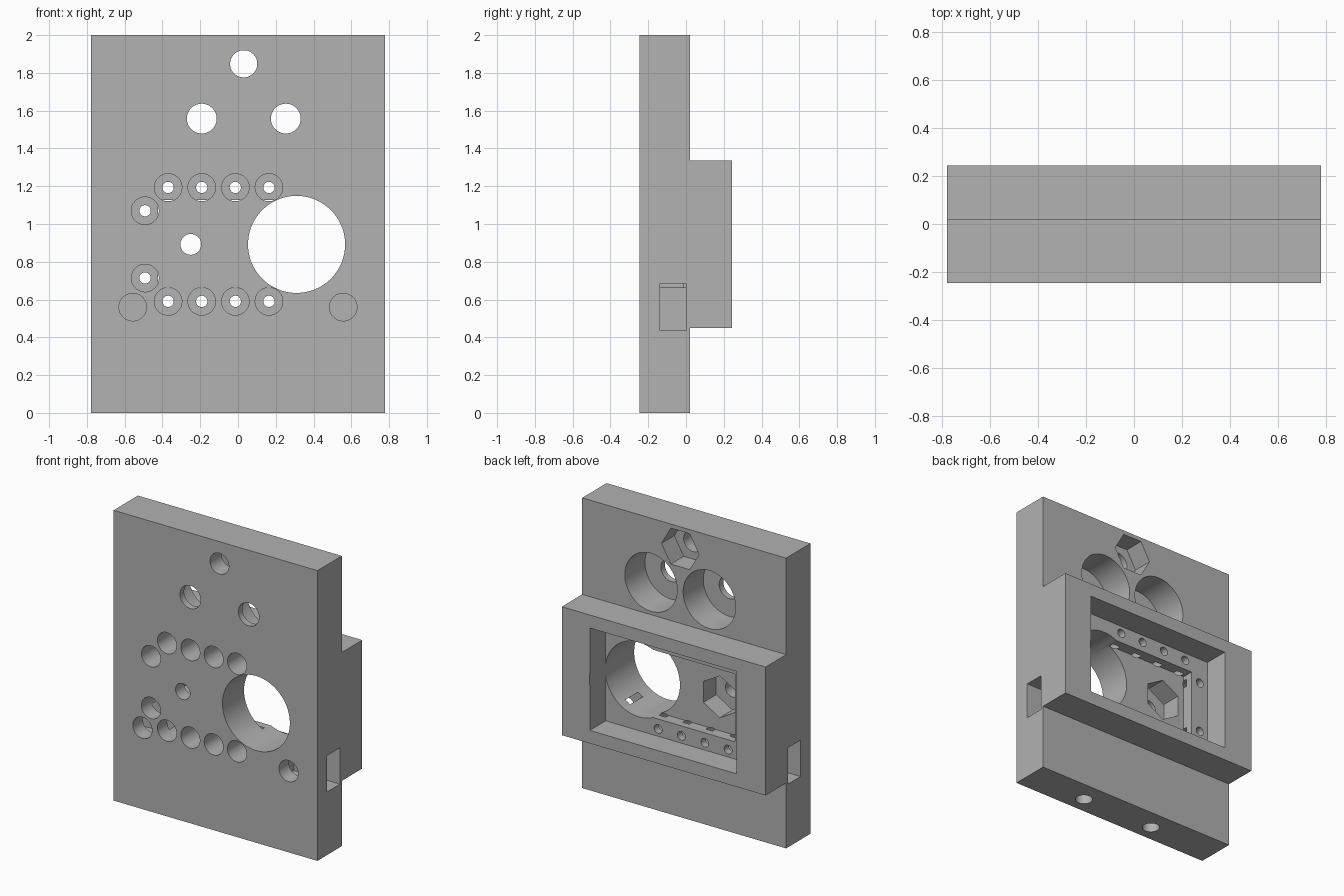
import bpy
import bmesh
from math import cos, sin, pi, radians

cube = bpy.data.objects.get("Cube")
if cube:
    bpy.data.objects.remove(cube, do_unlink=True)

GREY = (0.445, 0.445, 0.445, 1)
mat = bpy.data.materials.new("matte grey")
mat.use_nodes = True
mat.diffuse_color = GREY
mat.node_tree.nodes["Principled BSDF"].inputs["Base Color"].default_value = GREY

# Axis mappings from (u, v, distance along axis) to 3D
AXES = {
    "x": lambda u, v, d: (d, u, v),
    "y": lambda u, v, d: (u, d, v),
    "z": lambda u, v, d: (u, v, d),
}


def prism(name, outline, axis, start, end):
    """Extrude a 2D outline along an axis."""
    bm = bmesh.new()
    place = AXES[axis]
    low = [bm.verts.new(place(u, v, start)) for u, v in outline]
    high = [bm.verts.new(place(u, v, end)) for u, v in outline]
    bm.faces.new(low)
    bm.faces.new(high)
    for i in range(len(low)):
        j = (i + 1) % len(low)
        bm.faces.new((low[i], low[j], high[j], high[i]))
    bmesh.ops.recalc_face_normals(bm, faces=bm.faces)
    mesh = bpy.data.meshes.new(name)
    bm.to_mesh(mesh)
    bm.free()
    mesh.materials.append(mat)
    obj = bpy.data.objects.new(name, mesh)
    bpy.context.collection.objects.link(obj)
    return obj


def ring(u, v, radius, sides, turn=0.0):
    angles = [turn + 2 * pi * i / sides for i in range(sides)]
    return [(u + radius * cos(a), v + radius * sin(a)) for a in angles]


def rect(u0, u1, v0, v1):
    return [(u0, v0), (u1, v0), (u1, v1), (u0, v1)]


# Plate with a raised block across the back, as one stepped profile
FRONT, STEP, BACK = -0.245, 0.02, 0.243
profile = [(FRONT, 0), (STEP, 0), (STEP, 0.45), (BACK, 0.45),
           (BACK, 1.335), (STEP, 1.335), (STEP, 2), (FRONT, 2)]
body = prism("mounting_plate", profile, "x", -0.777, 0.777)
bpy.context.view_layer.objects.active = body
body.select_set(True)


def cut(outline, axis, start, end):
    """Subtract an extruded outline from the plate."""
    cutter = prism("cutter", outline, axis, start, end)
    cutter.hide_render = True
    mod = body.modifiers.new("cut", "BOOLEAN")
    mod.operation = "DIFFERENCE"
    mod.solver = "EXACT"
    mod.object = cutter
    bpy.ops.object.modifier_apply(modifier=mod.name)
    mesh = cutter.data
    bpy.data.objects.remove(cutter, do_unlink=True)
    bpy.data.meshes.remove(mesh)


def drill(x, z, radius, start=-0.4, end=0.4, sides=40):
    cut(ring(x, z, radius, sides, pi / sides), "y", start, end)


# Pocket in the block, and a deeper recess inside it
POCKET, RECESS, SEAT = 0.07, -0.01, 0.02
MID = 0.892
cut(rect(-0.555, 0.563, 0.54, 1.245), "y", POCKET, 0.4)
cut(rect(-0.424, 0.31, 0.659, 1.126), "y", RECESS, 0.3)

# Large round opening
drill(0.31, MID, 0.257, sides=80)

# Small centre hole with its hexagonal nut trap
drill(-0.25, MID, 0.055)
cut(ring(-0.25, MID, 0.144, 6, pi / 2), "y", -0.15, 0.2)

# Top hole with nut trap, and two deep counterbored holes
drill(0.03, 1.848, 0.072)
cut(ring(0.03, 1.848, 0.143, 6), "y", -0.12, 0.2)
for x in (-0.192, 0.253):
    drill(x, 1.558, 0.079)
    drill(x, 1.558, 0.2, start=-0.2, sides=64)

# Counterbored screw holes around the recess
screws = [(-0.37 + 0.178 * i, MID + s * 0.3015) for i in range(4) for s in (-1, 1)]
screws += [(-0.492, MID + s * 0.178) for s in (-1, 1)]
for x, z in screws:
    drill(x, z, 0.073, end=SEAT)
    drill(x, z, 0.03, sides=24)

# Side nut slots, each reached by a blind hole from the front
for s in (-1, 1):
    cut(rect(-0.138, 0.0, 0.435, 0.685), "x", s * 0.426, s * 0.9)
    drill(s * 0.557, 0.56, 0.073, end=-0.07)

# Blind holes in the underside
for x in (0.31, -0.25):
    cut(ring(x, -0.13, 0.055, 32), "z", -0.1, 0.3)

bpy.ops.object.shade_smooth_by_angle(angle=radians(30))
